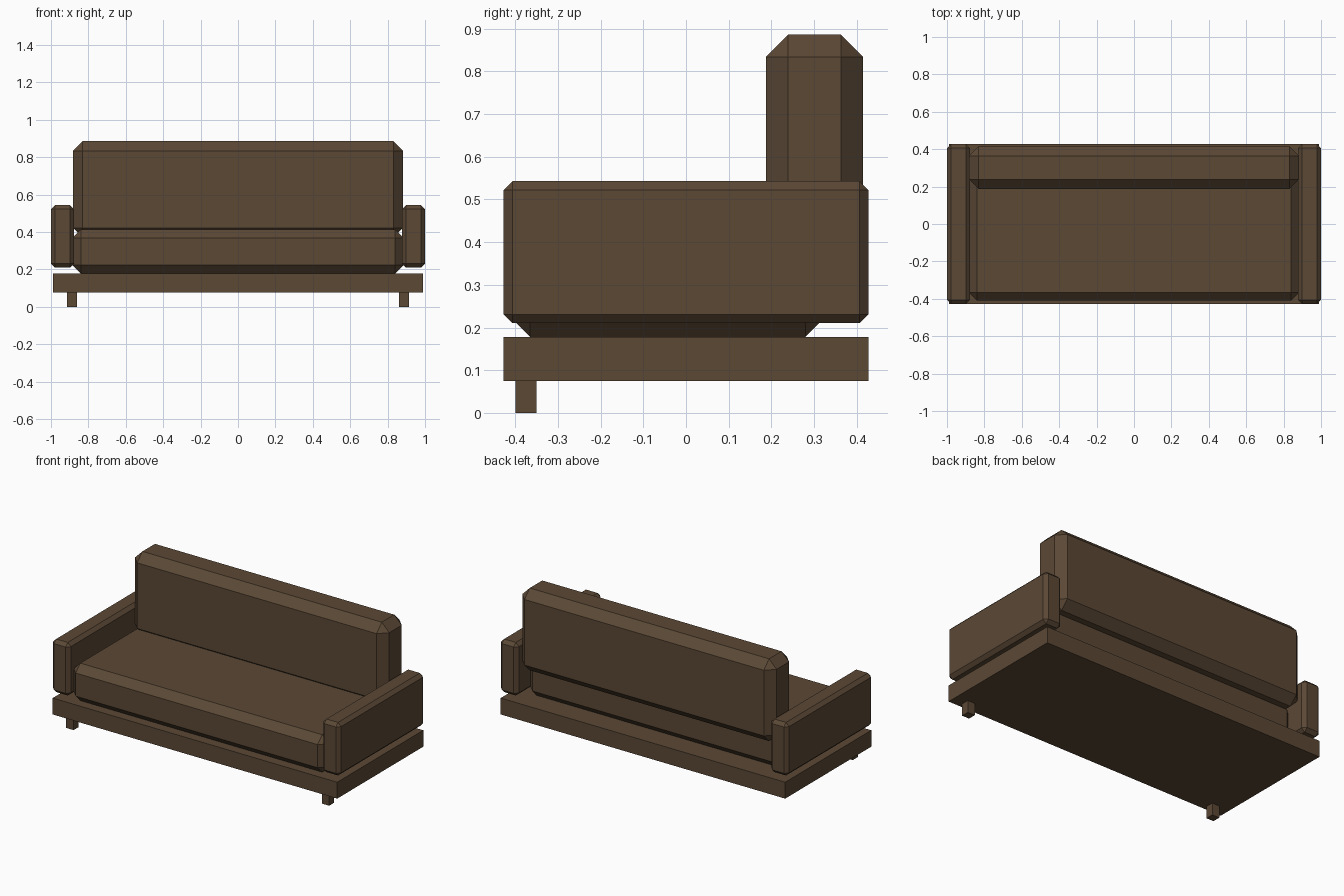
import bpy
import bmesh
from mathutils import Vector

cube = bpy.data.objects.get("Cube")
if cube:
    bpy.data.objects.remove(cube, do_unlink=True)

# One brown for the whole sofa
BROWN = (0.105, 0.065, 0.036, 1)
brown = bpy.data.materials.new("dark_brown")
brown.use_nodes = True
brown.diffuse_color = BROWN
shader = brown.node_tree.nodes["Principled BSDF"]
shader.inputs["Base Color"].default_value = BROWN
shader.inputs["Roughness"].default_value = 0.8


def box(name, low, high, chamfer=0):
    """Box between two corners, with all edges optionally chamfered."""
    low, high = Vector(low), Vector(high)
    bm = bmesh.new()
    bmesh.ops.create_cube(bm, size=1)
    bmesh.ops.scale(bm, vec=high - low, verts=bm.verts)
    bmesh.ops.translate(bm, vec=(low + high) / 2, verts=bm.verts)
    if chamfer:
        bmesh.ops.bevel(bm, geom=bm.edges[:], offset=chamfer, segments=1,
                        profile=0.5, affect='EDGES')
    mesh = bpy.data.meshes.new(name)
    bm.to_mesh(mesh)
    bm.free()
    mesh.materials.append(brown)
    obj = bpy.data.objects.new(name, mesh)
    bpy.context.collection.objects.link(obj)
    return obj


# Base slab
box("base", (-0.988, -0.427, 0.075), (0.988, 0.427, 0.178))

# Cushions
box("seat_cushion", (-0.885, -0.41, 0.178), (0.885, 0.325, 0.413), 0.045)
box("back_cushion", (-0.883, 0.187, 0.37), (0.883, 0.415, 0.886), 0.052)

# Arms and front legs, one per side
for side, sign in (("left", 1), ("right", -1)):
    arm_x = sorted((sign * 0.877, sign * 1.0))
    box(side + "_arm", (arm_x[0], -0.427, 0.21), (arm_x[1], 0.427, 0.543), 0.021)
    leg_x = sorted((sign * 0.862, sign * 0.913))
    box(side + "_front_leg", (leg_x[0], -0.40, 0), (leg_x[1], -0.35, 0.075))
